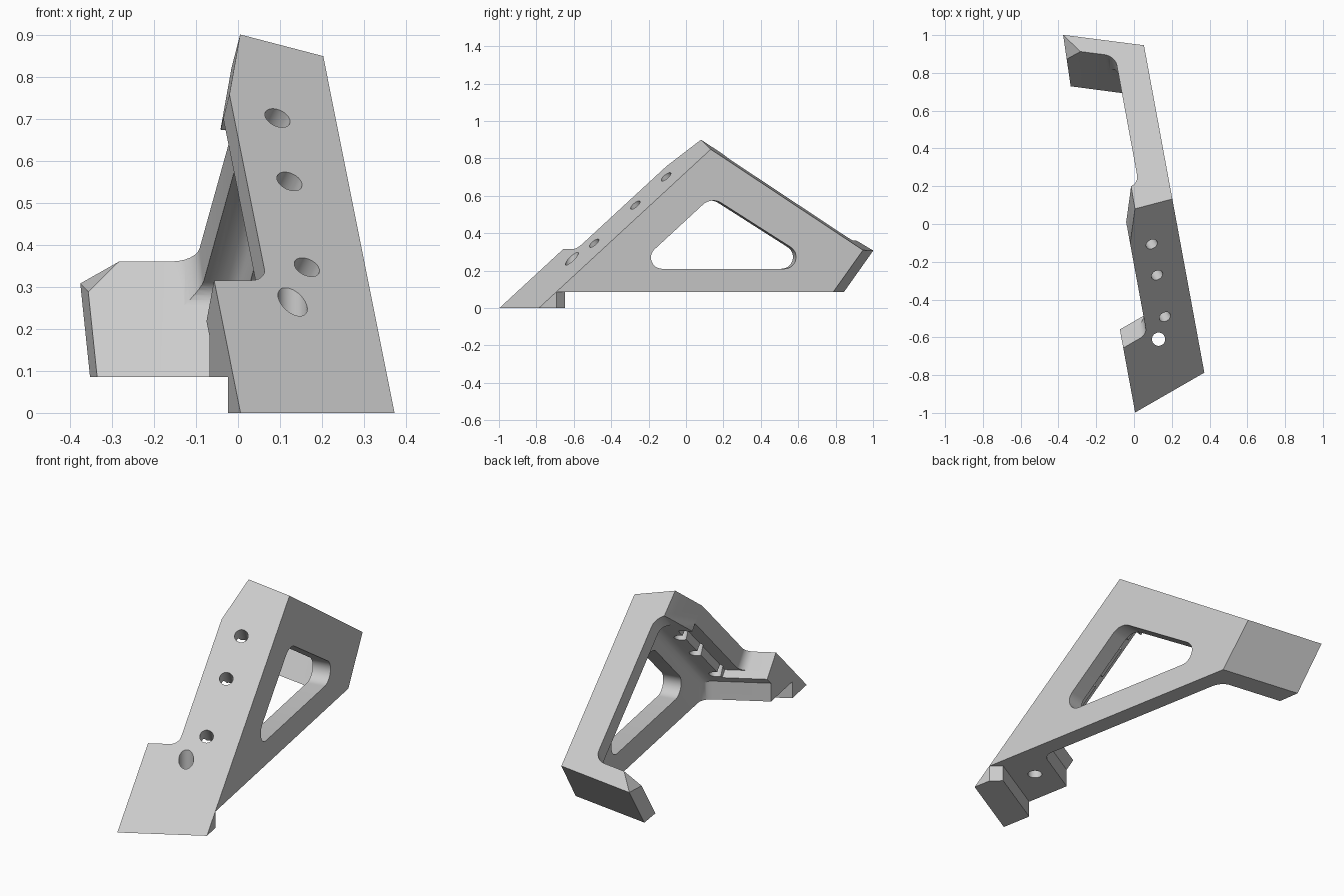
import bpy, bmesh, math
from mathutils import Vector, Matrix

if "Cube" in bpy.data.objects:
    bpy.data.objects.remove(bpy.data.objects["Cube"], do_unlink=True)

# Main directions of the bracket
SIDE = Vector((0.9834, 0.1814, 0)).normalized()      # out of the side wall
FRONT = Vector((0.346, -0.601, 0.72)).normalized()   # out of the sloping front plate
ACROSS = Vector((0.867, 0.5, 0)).normalized()        # across the front plate
UP = FRONT.cross(ACROSS)                             # up the front plate
BACK = Vector((0.108, 0.817, -0.567)).normalized()   # out of the rear flange
TOP = Vector((0.068, 0.56, 0.826)).normalized()      # out of the sloping top
LEFT = Vector((-0.989, -0.146, 0))
REAR = Vector((-0.5, 0.867, 0))
X, Y, Z = Vector((1, 0, 0)), Vector((0, 1, 0)), Vector((0, 0, 1))


def make(name, bm):
    bmesh.ops.recalc_face_normals(bm, faces=bm.faces[:])
    mesh = bpy.data.meshes.new(name)
    bm.to_mesh(mesh)
    bm.free()
    ob = bpy.data.objects.new(name, mesh)
    bpy.context.collection.objects.link(ob)
    return ob


def solid(name, planes, rounded=0, radius=0.0):
    """Block kept inside every plane (normal, distance).
    The edges around the first `rounded` planes are rounded off."""
    bm = bmesh.new()
    bmesh.ops.create_cube(bm, size=4)
    for no, d in planes:
        geom = bm.verts[:] + bm.edges[:] + bm.faces[:]
        cut = bmesh.ops.bisect_plane(bm, geom=geom, plane_co=no * (d / no.length_squared),
                                     plane_no=no, clear_outer=True)["geom_cut"]
        edges = [e for e in cut if isinstance(e, bmesh.types.BMEdge)]
        if edges:
            bmesh.ops.edgeloop_fill(bm, edges=edges)
    if rounded:
        rim = [e for e in bm.edges
               if any(all(abs(v.co.dot(no) - d) < 1e-4 for v in e.verts)
                      for no, d in planes[:rounded])]
        bmesh.ops.bevel(bm, geom=rim, offset=radius, segments=6, profile=0.5, affect='EDGES')
    return make(name, bm)


def beyond(a, b, c, outside):
    """Outer side of the plane through three points."""
    a, b, c = Vector(a), Vector(b), Vector(c)
    no = (b - a).cross(c - a).normalized()
    if no.dot(outside) > 0:
        no = -no
    return no, no.dot(a)


def drill(name, centre, axis, radius):
    bm = bmesh.new()
    rot = axis.to_track_quat('Z', 'Y').to_matrix().to_4x4()
    bmesh.ops.create_cone(bm, cap_ends=True, segments=32, radius1=radius, radius2=radius,
                          depth=0.6, matrix=Matrix.Translation(centre) @ rot)
    return make(name, bm)


def rounded_window(name, corners):
    """Rounded triangle running straight through the side wall."""
    bm = bmesh.new()
    for y, z, radius in corners:
        for i in range(32):
            t = math.tau * i / 32
            yy = y + radius * math.cos(t)
            p = Vector((0.2242 - 0.1845 * yy, yy, z + radius * math.sin(t)))
            for depth in (-0.25, 0.1):
                bm.verts.new(p + SIDE * depth)
    bmesh.ops.convex_hull(bm, input=bm.verts[:])
    loose = [v for v in bm.verts if not v.link_faces]
    bmesh.ops.delete(bm, geom=loose, context='VERTS')
    bmesh.ops.dissolve_limit(bm, angle_limit=0.01, verts=bm.verts[:], edges=bm.edges[:])
    return make(name, bm)


# Overall wedge
bracket = solid("bracket", [(SIDE, 0.2235), (FRONT, 0.602), (TOP, 0.789), (BACK, 0.603),
                            (LEFT, 0.225), (-Z, 0)])

cutters = [
    # Hollow between front plate, top rim and rear flange
    solid("hollow", [(SIDE, 0.063), (FRONT, 0.467), (BACK, 0.511), (-REAR, 0.487)], 1, 0.055),
    # Thin side wall below the top rim
    solid("wall_pocket", [(SIDE, 0.131), (TOP, 0.695), (FRONT, 0.467), (BACK, 0.511),
                          (-REAR, 0.487)], 2, 0.045),
    # Shallow step along the free edge of the front plate
    solid("edge_step", [(SIDE, 0.025), (FRONT, 0.507), (-FRONT, -0.35),
                        (-UP, 0.17), (UP, 0.485)]),
    # Narrow upper part of the front plate
    solid("narrow_cut", [(SIDE, -0.039), (-FRONT, -0.3), (-UP, 0.17)], 1, 0.04),
    solid("foot_side_cut", [(SIDE, -0.175), (-FRONT, -0.2)]),
    # Tapered top corner of the front plate
    solid("taper_cut", [beyond((0.005, 0.08, 0.9), (-0.02, -0.103, 0.76),
                               (-0.043, 0.02, 0.67), -X), (-FRONT, -0.3)]),
    # Clipped corner of the rear flange
    solid("flange_corner_cut", [beyond((-0.375, 1, 0.308), (-0.28, 0.91, 0.362),
                                       (-0.355, 0.875, 0.29), Z), (X, -0.2), (-Y, -0.5)]),
    # Raised underside behind the foot
    solid("underside_cut", [(Z, 0.085), (-REAR, 0.714)]),
    solid("foot_corner_cut", [(Z, 0.085), (-Vector((0.664, 0.747, 0)), 0.282)]),
    rounded_window("window_cut", [(-0.128, 0.27, 0.06), (0.525, 0.273, 0.063),
                                  (0.145, 0.495, 0.08)]),
    drill("foot_hole", Vector((0.13, -0.61, 0.25)), Z, 0.035),
]
# Screw holes square to the front plate
for x, y, z in [(0.093, -0.105, 0.70), (0.122, -0.27, 0.55), (0.163, -0.49, 0.345)]:
    cutters.append(drill("screw_hole", Vector((x, y, z)), FRONT, 0.032))

bpy.ops.object.select_all(action='DESELECT')
bpy.context.view_layer.objects.active = bracket
bracket.select_set(True)
for cutter in cutters:
    cutter.hide_render = True
    mod = bracket.modifiers.new("cut", 'BOOLEAN')
    mod.operation = 'DIFFERENCE'
    mod.solver = 'EXACT'
    mod.object = cutter
    bpy.ops.object.modifier_apply(modifier=mod.name)
    bpy.data.objects.remove(cutter, do_unlink=True)

# Plain grey finish
grey = bpy.data.materials.new("light_grey")
grey.use_nodes = True
colour = (0.6, 0.6, 0.6, 1)
grey.diffuse_color = colour
grey.node_tree.nodes["Principled BSDF"].inputs["Base Color"].default_value = colour
bracket.data.materials.clear()
bracket.data.materials.append(grey)
for poly in bracket.data.polygons:
    poly.material_index = 0
bpy.ops.object.shade_smooth_by_angle(angle=math.radians(25))
